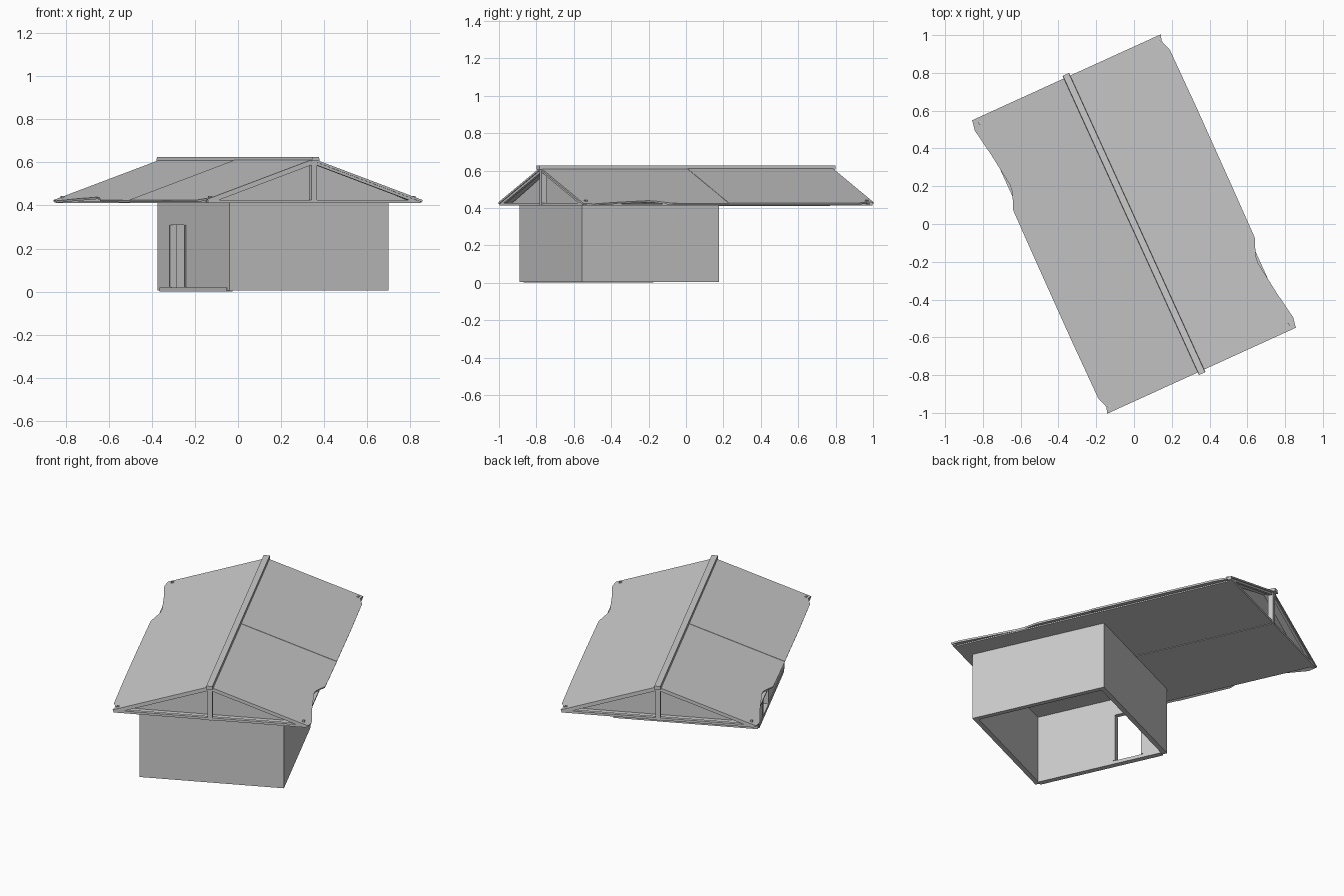
import bpy, bmesh, math

cube = bpy.data.objects.get("Cube")
if cube:
    bpy.data.objects.remove(cube, do_unlink=True)

TURN = math.radians(24.5)        # whole building is turned about z
HALF_W, HALF_L = 0.555, 0.855    # roof half width and half length
EAVE_Z, RIDGE_Z = 0.424, 0.615
CEIL_Z = 0.412
WALL_U, WALL_F, WALL_B, THICK = 0.405, -0.795, 0.01, 0.028

grey = bpy.data.materials.new("plain_grey")
grey.use_nodes = True
COLOUR = (0.6, 0.6, 0.6, 1)
grey.diffuse_color = COLOUR
grey.node_tree.nodes["Principled BSDF"].inputs["Base Color"].default_value = COLOUR


def finish(name, bm):
    bmesh.ops.recalc_face_normals(bm, faces=bm.faces)
    mesh = bpy.data.meshes.new(name)
    bm.to_mesh(mesh)
    bm.free()
    mesh.materials.append(grey)
    obj = bpy.data.objects.new(name, mesh)
    obj.rotation_euler.z = TURN
    bpy.context.collection.objects.link(obj)
    return obj


def box(name, lo, hi):
    bm = bmesh.new()
    bmesh.ops.create_cube(bm, size=1)
    for v in bm.verts:
        v.co = [(a + b) / 2 + c * (b - a) for a, b, c in zip(lo, hi, v.co)]
    return finish(name, bm)


def prism(name, points, offset):
    """Extrude a flat outline of 3D points by an offset."""
    bm = bmesh.new()
    face = bm.faces.new([bm.verts.new(p) for p in points])
    out = bmesh.ops.extrude_face_region(bm, geom=[face])
    bmesh.ops.translate(bm, vec=offset,
                        verts=[g for g in out["geom"] if isinstance(g, bmesh.types.BMVert)])
    return finish(name, bm)


# Walls: three plain, one with a doorway on the -x side
box("front_wall", (-WALL_U, WALL_F, 0.005), (WALL_U, WALL_F + THICK, CEIL_Z))
box("back_wall", (-WALL_U, WALL_B - THICK, 0.005), (WALL_U, WALL_B, CEIL_Z))
box("left_wall", (WALL_U - THICK, WALL_F + THICK, 0.005), (WALL_U, WALL_B - THICK, CEIL_Z))
D0, D1, DOOR_TOP = -0.30, -0.13, 0.31
f, b = WALL_F + THICK, WALL_B - THICK
outline = [(f, 0.02), (D0, 0.02), (D0, DOOR_TOP), (D1, DOOR_TOP),
           (D1, 0.02), (b, 0.02), (b, CEIL_Z), (f, CEIL_Z)]
prism("door_wall", [(-WALL_U, v, z) for v, z in outline], (THICK, 0, 0))
box("door_sill", (-WALL_U - 0.004, f, 0.0), (-WALL_U + THICK, b, 0.02))

# Doorway trim
for name, v in (("front_jamb", D0), ("back_jamb", D1)):
    box(name, (-WALL_U - 0.004, v - 0.006, 0.02), (-WALL_U + THICK + 0.004, v + 0.006, DOOR_TOP))

# Ceiling slab with a batten along its middle joint
box("ceiling", (-HALF_W + 0.03, -HALF_L + 0.01, CEIL_Z), (HALF_W - 0.03, HALF_L - 0.01, CEIL_Z + 0.008))
box("ceiling_batten", (-0.004, WALL_B, CEIL_Z - 0.003), (0.004, HALF_L - 0.012, CEIL_Z))

# Roof sheets: two per slope, worn along the eaves
EDGE = [(-0.855, 0.552), (-0.80, 0.562), (-0.64, 0.535), (-0.46, 0.512), (-0.42, 0.516),
        (-0.33, 0.552), (0.0, 0.555), (0.43, 0.557), (0.76, 0.555), (0.82, 0.535), (0.855, 0.545)]


def roof_sheet(name, side, rows, lift):
    bm = bmesh.new()
    last = None
    for v, u in rows:
        row = []
        for t in (0, 0.5, 1):
            z = RIDGE_Z + lift - (RIDGE_Z - EAVE_Z) * t * u / HALF_W
            row.append(bm.verts.new((side * u * t, side * v, z)))
        if last:
            for i in range(2):
                bm.faces.new((last[i], last[i + 1], row[i + 1], row[i]))
        last = row
    obj = finish(name, bm)
    if obj.data.polygons[0].normal.z < 0:
        obj.data.flip_normals()
    solid = obj.modifiers.new("thickness", "SOLIDIFY")
    solid.thickness, solid.offset = 0.010, -1


for side, label in ((1, "left"), (-1, "right")):
    roof_sheet(label + "_roof_sheet_a", side, EDGE[:7], 0.0)
    roof_sheet(label + "_roof_sheet_b", side, EDGE[6:], 0.002)

# Ridge cap: a shallow folded strip with a flat top
cap = [(-0.019, 0.606), (-0.017, 0.626), (0.017, 0.626), (0.019, 0.606)]
prism("ridge_cap", [(u, -0.87, z) for u, z in cap], (0, 1.74, 0))

# Gable ends: recessed panel, bottom chord, rafters and king post
for end, label in ((-1, "front"), (1, "back")):
    edge = end * (HALF_L - 0.004)
    panel = [(-0.52, CEIL_Z + 0.006), (0.52, CEIL_Z + 0.006), (0, RIDGE_Z - 0.008)]
    prism(label + "_gable_panel", [(u, end * 0.795, z) for u, z in panel], (0, -end * 0.01, 0))
    ys = sorted((edge, edge - end * 0.02))
    box(label + "_bottom_chord", (-0.54, ys[0], CEIL_Z), (0.54, ys[1], CEIL_Z + 0.014))
    for side, hand in ((1, "left"), (-1, "right")):
        rafter = [(0, 0.606), (side * 0.54, 0.420), (side * 0.50, 0.420), (0, 0.592)]
        prism(f"{label}_{hand}_rafter", [(u, edge, z) for u, z in rafter], (0, -end * 0.015, 0))
    ys = sorted((edge + end * 0.004, edge - end * 0.025))
    box(label + "_king_post", (-0.014, ys[0], CEIL_Z), (0.014, ys[1], 0.61))

# Small fixing plates at the roof corners
for end in (-1, 1):
    for side in (-1, 1):
        u, v = side * 0.52, end * 0.825
        z = RIDGE_Z - (RIDGE_Z - EAVE_Z) * 0.52 / HALF_W
        box("corner_fixing", (u - 0.007, v - 0.007, z - 0.004), (u + 0.007, v + 0.007, z + 0.007))
